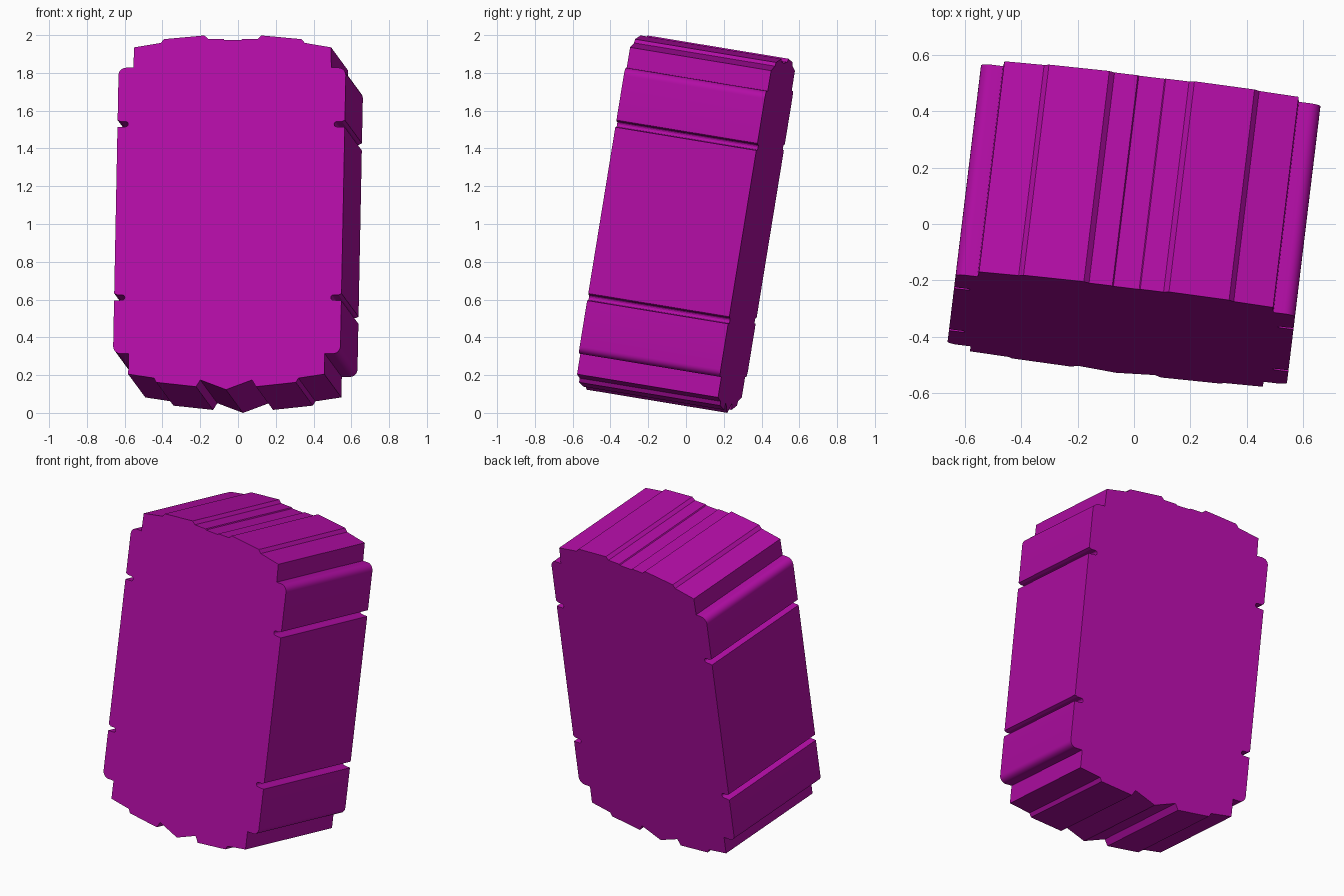
import bpy, bmesh, math
from mathutils import Matrix, Vector

if "Cube" in bpy.data.objects:
    bpy.data.objects.remove(bpy.data.objects["Cube"])

DEPTH = 0.762


def arc(cx, cz, rx, rz, a0, a1, n=6):
    """Points on an elliptical arc, angles in degrees."""
    out = []
    for i in range(n + 1):
        a = math.radians(a0 + (a1 - a0) * i / n)
        out.append((cx + rx * math.cos(a), cz + rz * math.sin(a)))
    return out


def notch(z, w=0.606):
    """Side groove with a chamfered upper lip and a rounded bottom."""
    return ([(w, z + 0.022), (w - 0.016, z + 0.014)]
            + arc(0.563, z, 0.014, 0.014, 90, 270)
            + [(w, z - 0.016)])


# Right half of the outline, from top centre down to bottom centre
half = [(0.046, 0.926), (0.050, 0.932), (0.133, 0.932), (0.152, 0.950),
        (0.367, 0.930), (0.384, 0.910), (0.525, 0.886), (0.528, 0.777)]
half += arc(0.566, 0.737, 0.04, 0.04, 90, 0)
half += notch(0.474) + notch(-0.456)
half += arc(0.566, -0.717, 0.04, 0.04, 0, -90)
half += [(0.523, -0.757), (0.523, -0.867), (0.385, -0.888), (0.372, -0.911),
         (0.160, -0.934), (0.138, -0.898)]
outline = half + [(0.0, -0.950)] + [(-x, z) for x, z in reversed(half)]

# Extrude the outline along its depth
bm = bmesh.new()
front = bm.faces.new([bm.verts.new((x, -DEPTH / 2, z)) for x, z in outline])
ext = bmesh.ops.extrude_face_region(bm, geom=[front], use_keep_orig=True)
bmesh.ops.translate(bm, vec=(0, DEPTH, 0),
                    verts=[g for g in ext["geom"] if isinstance(g, bmesh.types.BMVert)])
bmesh.ops.recalc_face_normals(bm, faces=bm.faces)

# Lean backwards and turn slightly, then stand on the ground
bm.transform(Matrix.Rotation(math.radians(-6.9), 4, 'Z')
             @ Matrix.Rotation(math.radians(-9.3), 4, 'X'))


def mid(i):
    vals = [v.co[i] for v in bm.verts]
    return (min(vals) + max(vals)) / 2


low = min(v.co.z for v in bm.verts)
bmesh.ops.translate(bm, vec=Vector((-mid(0), -mid(1), -low)), verts=bm.verts)

mesh = bpy.data.meshes.new("grooved_block")
bm.to_mesh(mesh)
bm.free()
block = bpy.data.objects.new("grooved_block", mesh)
bpy.context.collection.objects.link(block)

mat = bpy.data.materials.new("magenta")
mat.diffuse_color = (0.45, 0.004, 0.38, 1.0)
mat.use_nodes = True
mat.node_tree.nodes["Principled BSDF"].inputs["Base Color"].default_value = mat.diffuse_color
mesh.materials.append(mat)

bpy.context.view_layer.objects.active = block
block.select_set(True)
bpy.ops.object.shade_smooth_by_angle(angle=math.radians(25))
